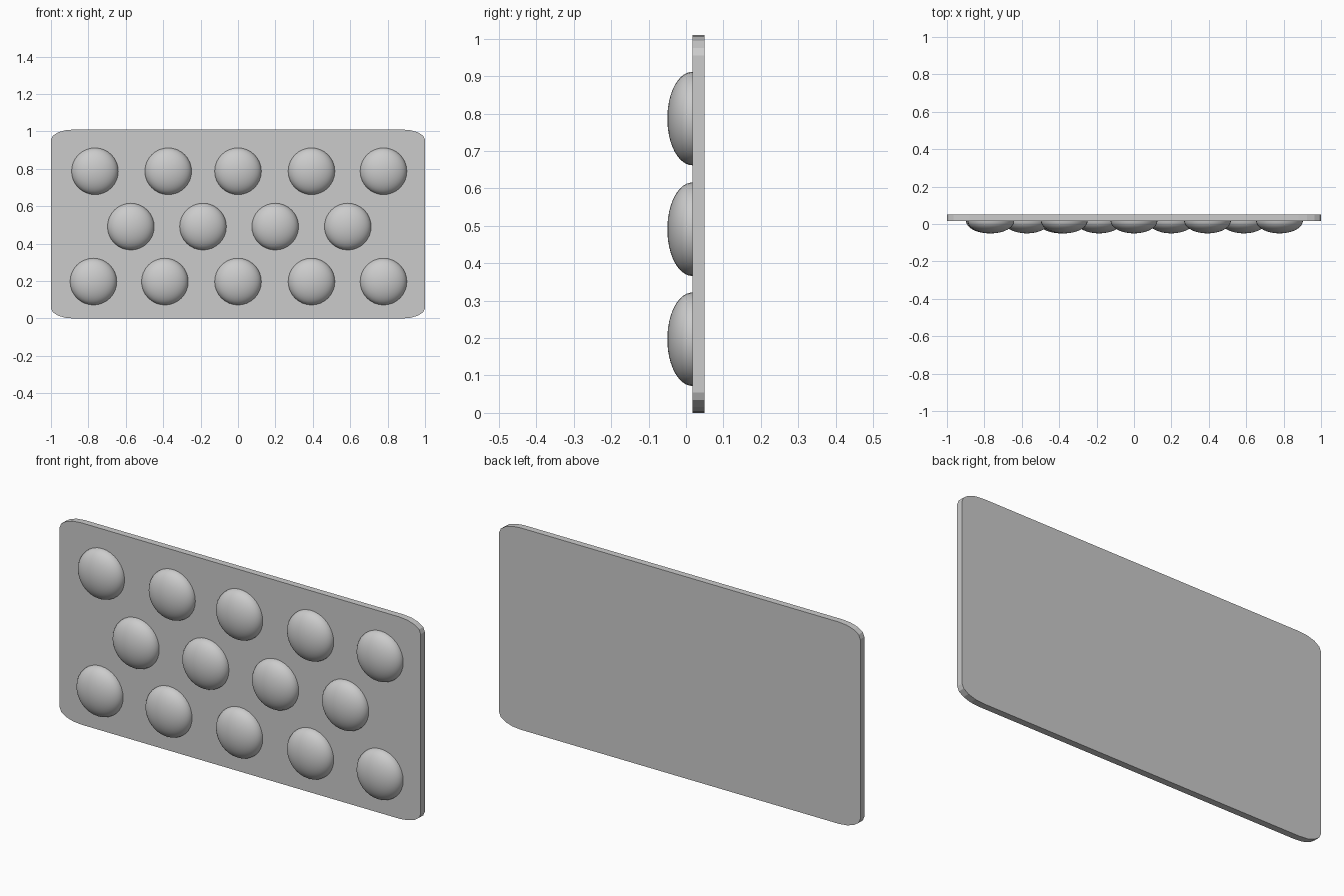
import bpy, bmesh
from math import sin, cos, pi, radians

cube = bpy.data.objects.get("Cube")
if cube:
    bpy.data.objects.remove(cube)

grey = bpy.data.materials.new("light_grey")
grey.use_nodes = True
colour = (0.6, 0.6, 0.6, 1)
grey.diffuse_color = colour
grey.node_tree.nodes["Principled BSDF"].inputs["Base Color"].default_value = colour

FRONT, BACK = 0.017, 0.05
HEIGHT = 1.01


def finish(name, bm):
    mesh = bpy.data.meshes.new(name)
    bmesh.ops.recalc_face_normals(bm, faces=bm.faces)
    bm.to_mesh(mesh)
    bm.free()
    mesh.materials.append(grey)
    obj = bpy.data.objects.new(name, mesh)
    bpy.context.collection.objects.link(obj)
    bpy.ops.object.select_all(action="DESELECT")
    obj.select_set(True)
    bpy.context.view_layer.objects.active = obj
    return obj


# Flat panel with stretched round corners
rx, rz, steps = 0.12, 0.055, 4
bm = bmesh.new()
outline = []
for corner, (sx, sz) in enumerate([(1, 1), (-1, 1), (-1, -1), (1, -1)]):
    for i in range(steps + 1):
        a = (corner + i / steps) * pi / 2
        x = sx * (1 - rx) + rx * cos(a)
        z = HEIGHT / 2 + sz * (HEIGHT / 2 - rz) + rz * sin(a)
        outline.append(bm.verts.new((x, FRONT, z)))
face = bm.faces.new(outline)
extruded = bmesh.ops.extrude_face_region(bm, geom=[face], use_keep_orig=True)
moved = [v for v in extruded["geom"] if isinstance(v, bmesh.types.BMVert)]
bmesh.ops.translate(bm, verts=moved, vec=(0, BACK - FRONT, 0))
finish("panel", bm)

# Flattened domes in three staggered rows
rows = {
    "upper": (0.787, (-0.765, -0.373, 0, 0.393, 0.778)),
    "middle": (0.491, (-0.573, -0.187, 0.199, 0.587)),
    "lower": (0.197, (-0.773, -0.391, 0, 0.393, 0.778)),
}
radius, depth = 0.125, 0.067
for row, (z, xs) in rows.items():
    for n, x in enumerate(xs, 1):
        bm = bmesh.new()
        bmesh.ops.create_uvsphere(bm, u_segments=32, v_segments=24, radius=1)
        # Keep the lower half, then turn its pole to face forward
        hidden = [v for v in bm.verts if v.co.z > 0.01]
        bmesh.ops.delete(bm, geom=hidden, context="VERTS")
        for v in bm.verts:
            px, py, pz = v.co
            v.co = (x + radius * px, FRONT + depth * pz, z - radius * py)
        rim = [e for e in bm.edges if e.is_boundary]
        bmesh.ops.contextual_create(bm, geom=rim)
        finish(f"{row}_dome_{n}", bm)
        bpy.ops.object.shade_smooth_by_angle(angle=radians(40))
